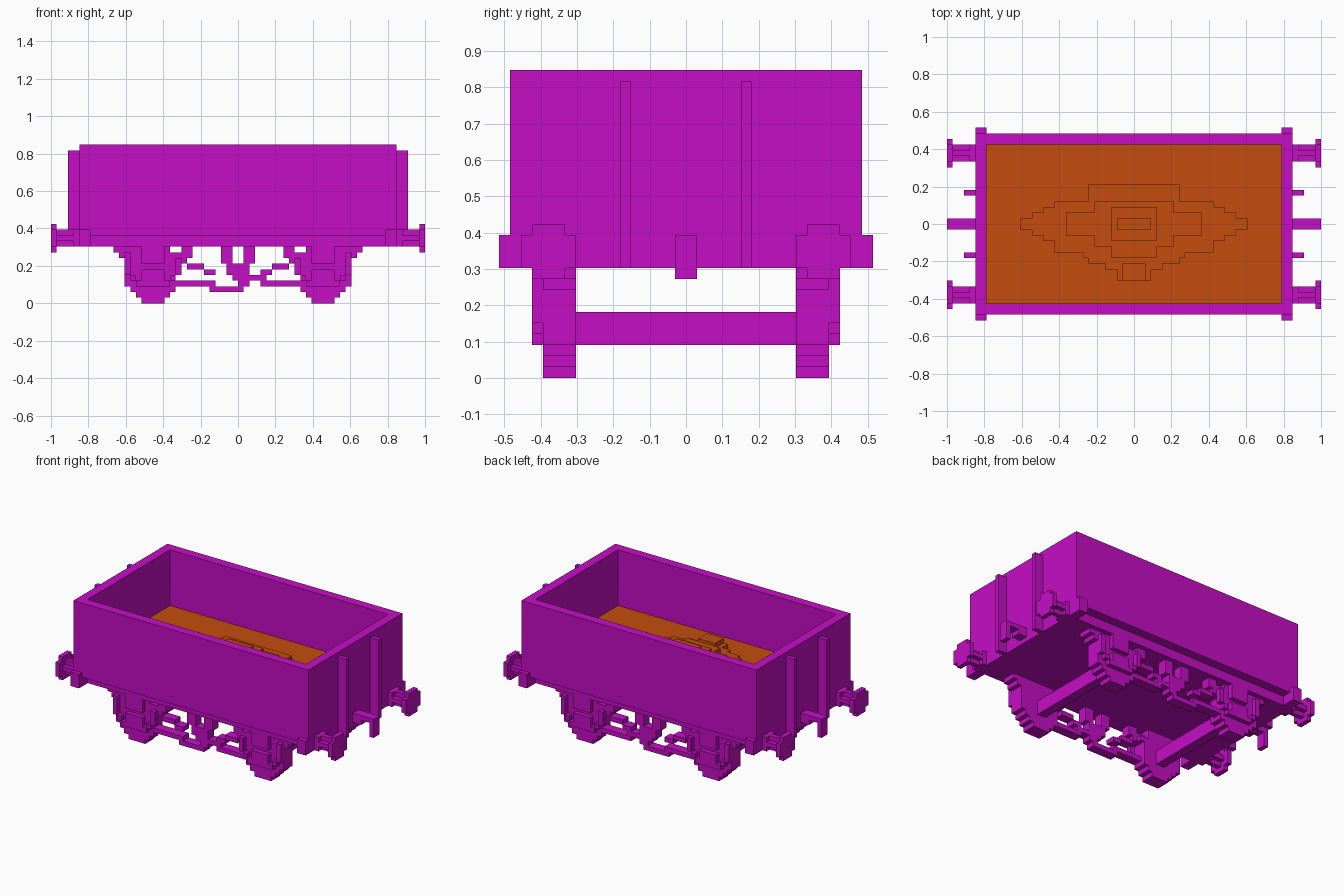
import bpy
import bmesh

U = 2 / 66  # one block of the stepped grid, in model units

old = bpy.data.objects.get("Cube")
if old:
    bpy.data.objects.remove(old, do_unlink=True)


def material(name, rgb):
    m = bpy.data.materials.new(name)
    m.use_nodes = True
    m.diffuse_color = (*rgb, 1)
    m.node_tree.nodes["Principled BSDF"].inputs["Base Color"].default_value = (*rgb, 1)
    return m


magenta = material("magenta_paint", (0.56, 0.004, 0.56))
orange = material("orange_load", (0.56, 0.075, 0.004))


def part(name, boxes, mat=magenta, mirror_x=False, mirror_y=False):
    """Object made of blocks (x0, x1, y0, y1, z0, z1), mirrored on request."""
    bm = bmesh.new()
    for x0, x1, y0, y1, z0, z1 in boxes:
        for sx in ((1, -1) if mirror_x else (1,)):
            for sy in ((1, -1) if mirror_y else (1,)):
                verts = bmesh.ops.create_cube(bm, size=1)["verts"]
                for v in verts:
                    v.co.x = sx * U * ((x0 + x1) / 2 + v.co.x * (x1 - x0))
                    v.co.y = sy * U * ((y0 + y1) / 2 + v.co.y * (y1 - y0))
                    v.co.z = U * ((z0 + z1) / 2 + v.co.z * (z1 - z0))
    bmesh.ops.recalc_face_normals(bm, faces=bm.faces)
    mesh = bpy.data.meshes.new(name)
    bm.to_mesh(mesh)
    bm.free()
    mesh.materials.append(mat)
    obj = bpy.data.objects.new(name, mesh)
    bpy.context.collection.objects.link(obj)
    return obj


# Open body: floor, side walls, end walls
part("body_floor", [(-26, 26, -14, 14, 12, 14)])
part("side_walls", [(-28, 28, 14, 16, 12, 28)], mirror_y=True)
part("end_walls", [(26, 28, -14, 14, 12, 28)], mirror_x=True)
part("underframe", [(-26, 26, -14, 14, 10, 12)])
part("headstocks", [(26, 28, -17, 17, 10, 13), (26, 28, -16, 16, 10, 14)], mirror_x=True)
part("end_ribs", [(28, 30, 5, 6, 10, 27)], mirror_x=True, mirror_y=True)

# Load: flat bed with a stepped heap on it
part("load_bed", [(-26, 26, -14, 14, 14, 16)], orange)
# half length, front edge and back edge of each strip of the lowest layer
strips = [(20, -1, 1), (18, -2, 2), (16, -3, 3), (14, -5, 4), (9, -6, 4),
          (8, -7, 7), (5, -8, 7), (3, -10, 7)]
part("heap_base", [(-h, h, a, b, 16, 17) for h, a, b in strips], orange)
part("heap_middle", [(-12, 12, -2, 2, 17, 18), (-7, 7, -4, 4, 17, 18),
                     (-4, 4, -6, 4, 17, 18)], orange)
part("heap_upper", [(-4, 4, -3, 3, 18, 19)], orange)
part("heap_top", [(-3, 3, -1, 1, 19, 20)], orange)
part("heap_lump", [(-2, 2, -10, -7, 17, 18)], orange)

# Buffers and coupling hooks at both ends
part("buffers", [(28, 29, 11, 14, 10, 13), (29, 32, 11, 14, 11, 12), (29, 32, 12, 13, 10, 13),
                 (32, 33, 10, 15, 10, 13), (32, 33, 11, 14, 9, 14)],
     mirror_x=True, mirror_y=True)
part("couplings", [(28, 30, -1, 1, 11, 13), (30, 32, -1, 1, 12, 13),
                   (32, 33, -1, 1, 9, 13)], mirror_x=True)

# Axle guards, stepped like a wheel at the foot: inner x, outer x, bottom, top
rows = [(13, 17, 0, 1), (12, 18, 1, 2), (11, 19, 2, 3), (11, 20, 3, 7),
        (10, 20, 7, 8), (12, 21, 8, 9), (12, 22, 9, 10)]
part("axle_guards", [(a, b, 10, 13, c, d) for a, b, c, d in rows],
     mirror_x=True, mirror_y=True)
springs = [(13, 17, 4, 6), (12, 18, 3, 4), (11, 12, 4, 5), (18, 19, 4, 5),
           (19, 20, 5, 9), (10, 11, 5, 8), (13, 17, 7, 10)]
part("springs", [(a, b, 13, 14, c, d) for a, b, c, d in springs],
     mirror_x=True, mirror_y=True)
part("axles", [(14, 16, -10, 10, 3, 6)], mirror_x=True)

# Brake gear: hangers, stepped links, low rods
hangers = [(8, 10, 8, 10), (9, 12, 7, 9), (1, 3, 7, 10), (6, 9, 6, 7),
           (4, 6, 5, 6), (-1, 1, 4, 5), (-2, 2, 5, 7)]
part("brake_hangers", [(a, b, 11, 13, c, d) for a, b, c, d in hangers],
     mirror_x=True, mirror_y=True)
rods = [(-12, -4, 3, 4), (-5, 1, 2, 3), (0, 2, 3, 4), (1, 5, 4, 5), (4, 12, 3, 4)]
part("brake_rods", [(a, b, 11, 13, c, d) for a, b, c, d in rods], mirror_y=True)
